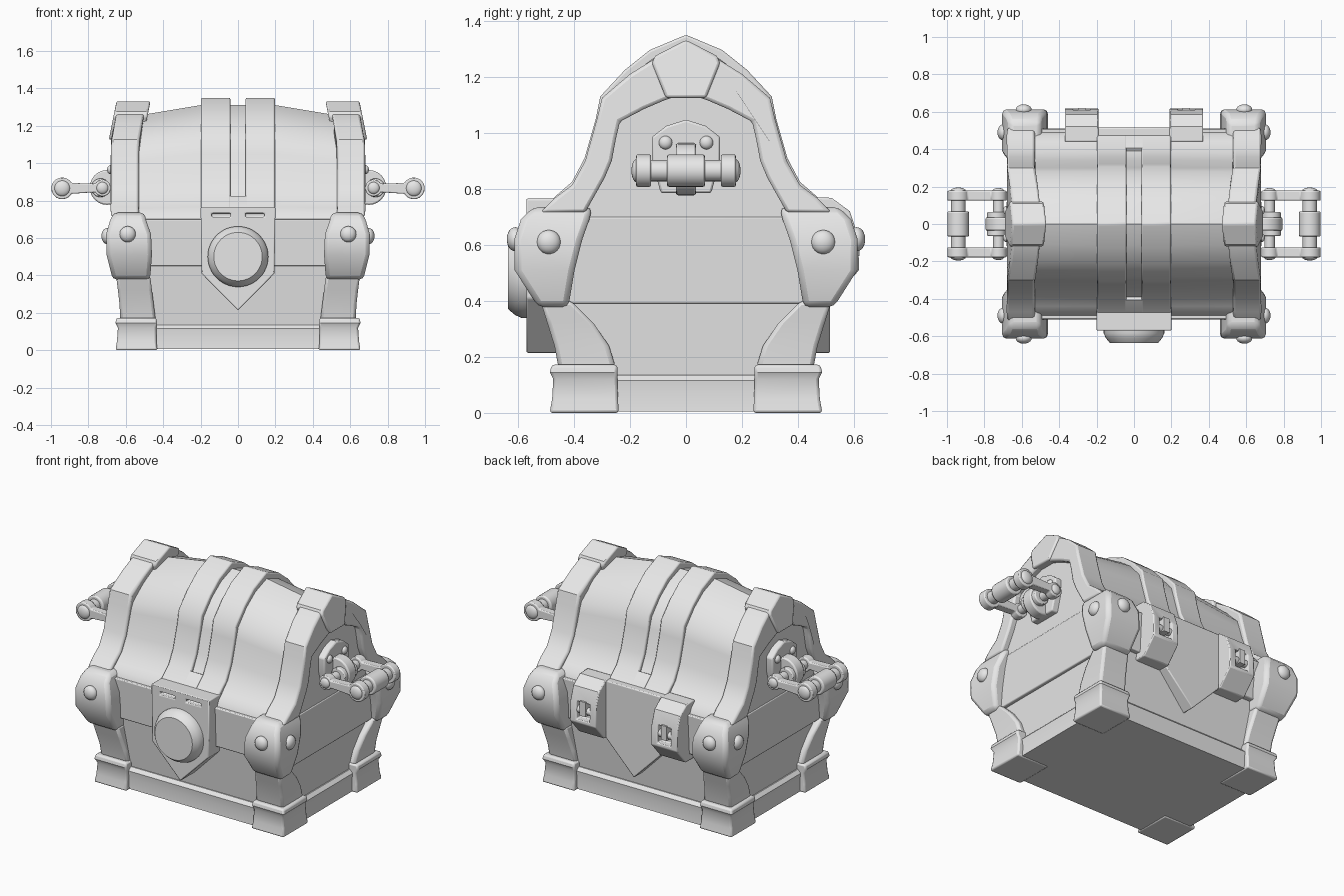
import bpy, bmesh, math

if "Cube" in bpy.data.objects:
    bpy.data.objects.remove(bpy.data.objects["Cube"])

grey = bpy.data.materials.new("plain_grey")
grey.diffuse_color = (0.8, 0.8, 0.8, 1)
grey.use_nodes = True
grey.node_tree.nodes["Principled BSDF"].inputs["Base Color"].default_value = grey.diffuse_color


def finish(name, bm, mirror="", bevel=0.0, cutter=None, angle=32):
    bmesh.ops.recalc_face_normals(bm, faces=bm.faces)
    me = bpy.data.meshes.new(name)
    for f in bm.faces:
        f.smooth = True
    bm.to_mesh(me)
    bm.free()
    me.set_sharp_from_angle(angle=math.radians(angle))
    me.materials.append(grey)
    ob = bpy.data.objects.new(name, me)
    bpy.context.scene.collection.objects.link(ob)
    if cutter:
        m = ob.modifiers.new("cut", 'BOOLEAN')
        m.object = cutter
        m.solver = 'EXACT'
    if bevel:
        m = ob.modifiers.new("bevel", 'BEVEL')
        m.width, m.segments, m.limit_method = bevel, 2, 'ANGLE'
        m.angle_limit = math.radians(40)
    if mirror:
        m = ob.modifiers.new("mirror", 'MIRROR')
        m.use_axis = ("x" in mirror, "y" in mirror, False)
        m.use_mirror_merge = False
    return ob


def skin(rings):
    """Closed tube through rings of equal length, capped at both ends."""
    bm = bmesh.new()
    rows = [[bm.verts.new(p) for p in r] for r in rings]
    n = len(rows[0])
    for a, b in zip(rows, rows[1:]):
        for i in range(n):
            j = (i + 1) % n
            bm.faces.new((a[i], a[j], b[j], b[i]))
    bm.faces.new(rows[0])
    bm.faces.new(rows[-1])
    return bm


def prism(name, outline, axis, cuts, warp=None, **kw):
    """Extrude an outline: (y, z) along x, or (x, z) along y."""
    rings = []
    for c in cuts:
        ring = [(c, u, v) if axis == "x" else (u, c, v) for u, v in outline]
        rings.append([warp(*p) for p in ring] if warp else ring)
    return finish(name, skin(rings), **kw)


def loft(name, levels, **kw):
    """Stack rectangles given as (z, x0, x1, y0, y1)."""
    return finish(name, skin([[(a, c, z), (b, c, z), (b, d, z), (a, d, z)]
                              for z, a, b, c, d in levels]), **kw)


def arc(cx, cz, r, a0=0, a1=345, n=24):
    return [(cx + r * math.cos(math.radians(a0 + (a1 - a0) * i / (n - 1))),
             cz + r * math.sin(math.radians(a0 + (a1 - a0) * i / (n - 1)))) for i in range(n)]


def dome(name, at, size, mirror):
    bm = bmesh.new()
    bmesh.ops.create_uvsphere(bm, u_segments=20, v_segments=12, radius=1)
    bmesh.ops.scale(bm, vec=size, verts=bm.verts)
    bmesh.ops.translate(bm, vec=at, verts=bm.verts)
    return finish(name, bm, mirror, angle=60)


def both(half):
    """Mirror a half profile that ends on the centre line."""
    return [(-y, z) for y, z in half] + [(y, z) for y, z in reversed(half[:-1])]


def band(outer, inner):
    return both(outer) + both(inner)[::-1]


# Box: base trim, walls and raised upper bands
loft("base_trim", [(0.005, -.62, .62, -.455, .455), (.07, -.615, .615, -.45, .45),
                   (.115, -.62, .62, -.455, .455), (.135, -.60, .60, -.435, .435)])
loft("box_walls", [(.1, -.59, .59, -.425, .425), (.70, -.63, .63, -.49, .49)])
loft("front_back_band", [(.45, -.58, .58, -.495, .495), (.70, -.58, .58, -.51, .51)], bevel=.006)
loft("side_band", [(.39, -.63, .63, -.44, .44), (.70, -.645, .645, -.44, .44)], bevel=.006)

# Corner posts
loft("foot", [(0, .43, .655, .24, .487), (.05, .437, .647, .243, .478), (.12, .437, .642, .245, .474),
              (.145, .432, .655, .245, .486), (.172, .437, .65, .245, .48)], mirror="xy", bevel=.01)
loft("leg", [(.16, .44, .63, .25, .455), (.24, .45, .633, .275, .47), (.32, .46, .642, .33, .495),
             (.40, .47, .652, .41, .52)], mirror="xy", bevel=.015)
loft("corner_bracket", [(.378, .47, .67, .42, .528), (.51, .46, .703, .398, .612),
                        (.62, .465, .705, .37, .613), (.69, .49, .685, .345, .59),
                        (.735, .50, .665, .335, .545)], mirror="xy", bevel=.022)
dome("front_rivet", (.59, .61, .62), (.043, .03, .043), "xy")
dome("side_rivet", (.70, .49, .61), (.03, .043, .043), "xy")

# Lid barrel, highest in the middle
lid_half = [(.49, .70), (.475, .735), (.44, .765), (.385, .82), (.34, .91), (.30, 1.05),
            (.28, 1.115), (.2, 1.205), (.11, 1.27), (0, 1.31)]


def sag(x, y, z):
    k = 1 - .12 * max(0, abs(x) - .2) / .44
    return (x, y, .7 + (z - .7) * k)


prism("lid", both(lid_half), "x", [-.64, -.2, .2, .64], sag)

# End trims of the lid, leaning inward above the shoulder
trim_out = [(.52, .715), (.468, .768), (.407, .814), (.36, .90), (.318, 1.05), (.30, 1.125),
            (.2, 1.21), (.12, 1.26), (0, 1.305)]
trim_in = [(.36, .715), (.335, .76), (.29, .84), (.265, .90), (.25, .98), (.236, 1.04),
           (.15, 1.085), (.08, 1.115), (0, 1.143)]


def lean(x, y, z):
    return (x - .2 * max(0, z - 1.12), y, z)


prism("lid_end_trim", band(trim_out, trim_in), "x", [.53, .68], lean, mirror="x", bevel=.012)
prism("lid_peak_cap", [(-.072, 1.125), (-.122, 1.25), (-.11, 1.275), (0, 1.332), (.11, 1.275),
                       (.122, 1.25), (.072, 1.125)], "x", [.51, .692], lean, mirror="x", bevel=.01)

# Twin centre straps, joined below the slot
strap_half = [(.515, .70), (.50, .735), (.468, .772), (.407, .825), (.362, .91), (.322, 1.05),
              (.306, 1.13), (.218, 1.225), (.129, 1.296), (0, 1.35)]
strap_in = [(y * .9, z - .06) for y, z in strap_half]
prism("centre_strap", band(strap_half, strap_in), "x", [.04, .198], mirror="x", bevel=.008)
prism("strap_joint", [(.40, .70), (.515, .70), (.50, .735), (.468, .772), (.407, .825), (.36, .80)],
      "x", [-.045, .045], mirror="y")

# Front clasp with two slots and a round boss
slots = loft("slot_cutter", [(.712, .04, .14, -.62, -.54), (.732, .04, .14, -.62, -.54)], mirror="x")
slots.hide_render = True
slots.hide_viewport = True
shield = [(-.2, .765), (-.195, .41), (0, .212), (.195, .41), (.2, .765)]
prism("front_clasp", shield, "y", [-.57, -.42], cutter=slots, bevel=.006)


def taper(x, y, z):
    k = {-.61: .93, -.635: .80}.get(y, 1)
    return (x * k, y, .5 + (z - .5) * k)


prism("clasp_boss", arc(0, .5, .162, 0, 352.5, 48), "y", [-.55, -.585, -.61, -.635], taper)

# Back plate and hinges
prism("back_plate", shield, "y", [.40, .515], bevel=.006)
notch = loft("hinge_cutter", [(.53, .235, .325, .575, .7), (.64, .235, .325, .575, .7)], mirror="x")
notch.hide_render = True
notch.hide_viewport = True
prism("hinge", [(.44, .77), (.52, .768), (.585, .72), (.615, .63), (.618, .51), (.53, .41), (.44, .41)],
      "x", [.19, .37], mirror="x", cutter=notch, bevel=.006)
prism("hinge_pin", arc(.59, .585, .022), "x", [.225, .335], mirror="x")
loft("hinge_tongue", [(.56, .26, .30, .56, .62), (.65, .26, .30, .56, .62)], mirror="x")

# Handle mount
prism("handle_plate", [(-.09, .785), (-.122, .90), (-.122, .985), (-.07, 1.025), (0, 1.047),
                       (.07, 1.025), (.122, .985), (.122, .90), (.09, .785)],
      "x", [.60, .682], mirror="x", bevel=.008)
dome("handle_rivet", (.682, .073, .965), (.018, .024, .024), "xy")
prism("handle_lug", arc(.70, .87, .093), "y", [-.036, .036], mirror="x", bevel=.008)
prism("handle_collar", arc(.735, .868, .05), "y", [-.065, .065], mirror="x", bevel=.006)
prism("handle_pivot", arc(.725, .868, .028), "y", [-.15, .15], mirror="x")

# Swinging handle: waisted arms, bar, grip and end caps
arm = arc(.94, .865, .058, -150, 150) + arc(.725, .867, .045, 30, 330)
prism("handle_arm", arm, "y", [.125, .178], mirror="xy", bevel=.006)
prism("handle_bar", arc(.94, .865, .038), "y", [-.15, .15], mirror="x")
prism("handle_grip", arc(.94, .865, .058), "y", [-.068, .068], mirror="x", bevel=.008)
dome("bar_cap", (.94, .175, .865), (.042, .02, .042), "xy")
dome("pivot_cap", (.725, .175, .867), (.032, .018, .032), "xy")
